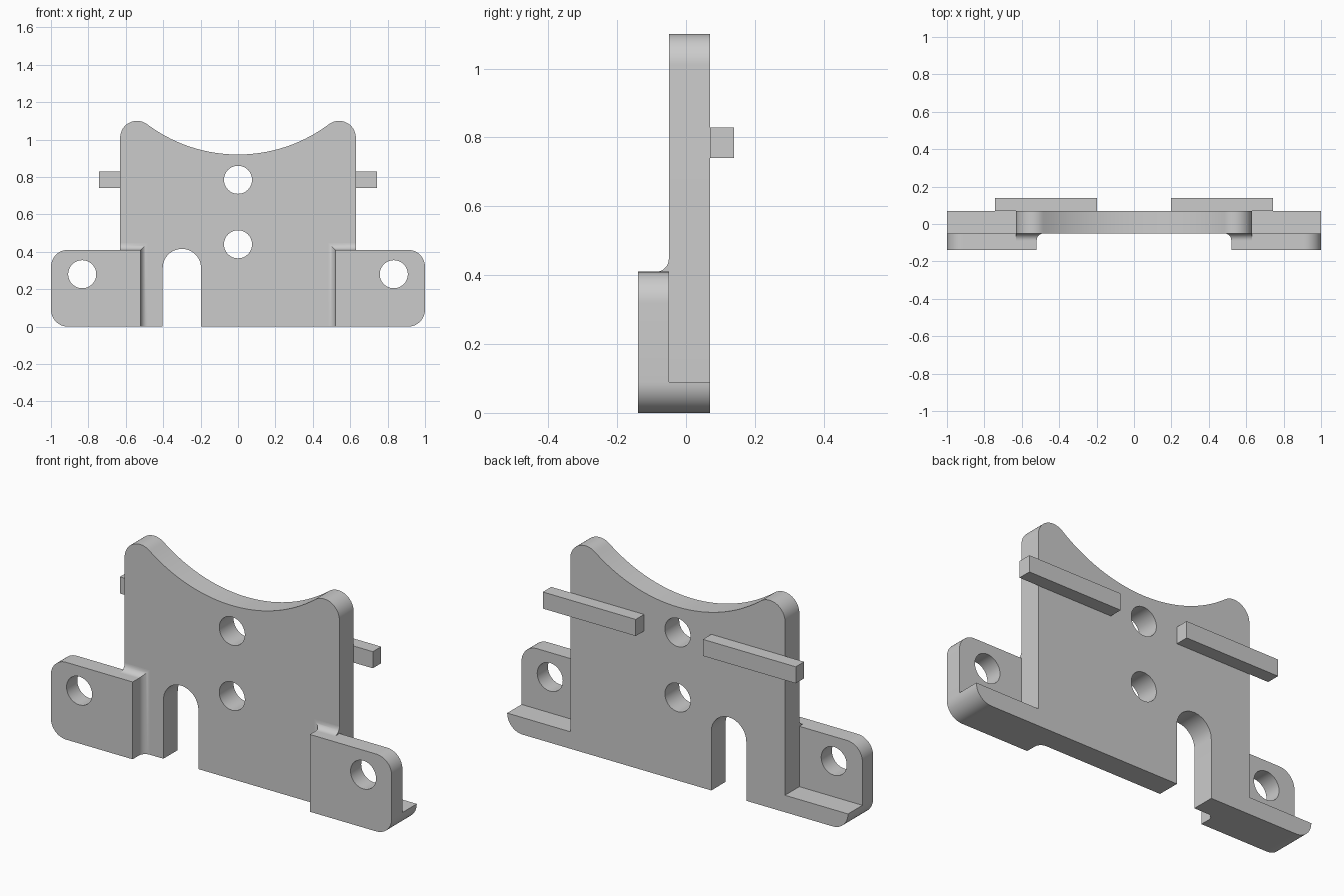
import bpy
import bmesh
from math import sin, cos, pi, radians, atan2

if "Cube" in bpy.data.objects:
    bpy.data.objects.remove(bpy.data.objects["Cube"])

GREY = (0.6, 0.6, 0.6, 1)
mat = bpy.data.materials.new("plain grey")
mat.use_nodes = True
mat.diffuse_color = GREY
mat.node_tree.nodes["Principled BSDF"].inputs["Base Color"].default_value = GREY

FRONT, FACE, BACK = -0.14, -0.05, 0.07   # depth layers
EAR_TOP, EAR_IN, SIDE = 0.41, 0.52, 0.63
CORNER, FILLET, HOLE = 0.09, 0.037, 0.075


def arc(cx, cz, r, a0, a1, n=12):
    """Points on an arc, angles in degrees."""
    angles = [radians(a0 + (a1 - a0) * i / n) for i in range(n + 1)]
    return [(cx + r * cos(a), cz + r * sin(a)) for a in angles]


def circle(cx, cz):
    return arc(cx, cz, HOLE, 0, 360, 48)[:-1]


def mirror(points):
    return [(-x, z) for x, z in reversed(points)]


def finish(name, mesh):
    bm = bmesh.new()
    bm.from_mesh(mesh)
    bmesh.ops.remove_doubles(bm, verts=bm.verts, dist=0.0001)
    bmesh.ops.recalc_face_normals(bm, faces=bm.faces)
    bm.to_mesh(mesh)
    bm.free()
    mesh.materials.clear()
    mesh.materials.append(mat)
    obj = bpy.data.objects.new(name, mesh)
    bpy.context.collection.objects.link(obj)
    bpy.ops.object.select_all(action="DESELECT")
    obj.select_set(True)
    bpy.context.view_layer.objects.active = obj
    bpy.ops.object.shade_smooth_by_angle(angle=radians(30))
    return obj


def slab(name, loops, y0, y1):
    """Extrude an outline with holes, drawn in x and z, from y0 to y1."""
    curve = bpy.data.curves.new(name + " outline", "CURVE")
    curve.dimensions = "2D"
    curve.fill_mode = "BOTH"
    curve.extrude = (y1 - y0) / 2
    for loop in loops:
        spline = curve.splines.new("POLY")
        spline.points.add(len(loop) - 1)
        for p, (x, z) in zip(spline.points, loop):
            p.co = (x, z, 0, 1)
        spline.use_cyclic_u = True
    helper = bpy.data.objects.new(name + " helper", curve)
    bpy.context.collection.objects.link(helper)
    bpy.context.view_layer.update()
    mesh = bpy.data.meshes.new_from_object(helper)
    bpy.data.objects.remove(helper)
    mid = (y0 + y1) / 2
    for v in mesh.vertices:
        x, z, d = v.co
        v.co = (x, mid - d, z)
    return finish(name, mesh)


# Main plate with feet, horned top, concave saddle and arched slot
horn_x, horn_z = SIDE - CORNER, 1.01
saddle_r = horn_x ** 2 / (4 * CORNER)
saddle_z = 0.92 + saddle_r
tangent = 180 + atan2(horn_z - saddle_z, horn_x) * 180 / pi
right_half = arc(1 - CORNER, CORNER, CORNER, -90, 0) + [(SIDE, CORNER)]
right_half += arc(horn_x, horn_z, CORNER, 0, tangent, 20)
saddle = arc(0, saddle_z, saddle_r, tangent - 180, -tangent, 48)[1:-1]
slot = [(-0.4025, 0)] + arc(-0.3, 0.313, 0.1025, 180, 0, 28) + [(-0.1975, 0)]
outline = right_half + saddle + mirror(right_half) + slot
slab("main_plate", [outline, circle(0, 0.785), circle(0, 0.44)], FACE, BACK)


def fillet(name, s):
    """Concave fillet running up the inner edge of an ear and over its top."""
    steps = [i * pi / 24 for i in range(13)]
    profile = [(FILLET * (1 - sin(t)), FACE - FILLET * (1 - cos(t))) for t in steps]
    profile.append((0, FACE))
    bm = bmesh.new()
    rings = []
    for d, y in profile:
        path = [(EAR_IN - d, 0), (EAR_IN - d, EAR_TOP + d), (SIDE, EAR_TOP + d)]
        rings.append([bm.verts.new((s * x, y, z)) for x, z in path])
    for a, b in zip(rings, rings[1:] + rings[:1]):
        for i in range(2):
            bm.faces.new((a[i], a[i + 1], b[i + 1], b[i]))
    for end in (0, 2):
        bm.faces.new([r[end] for r in rings])
    mesh = bpy.data.meshes.new(name)
    bm.to_mesh(mesh)
    bm.free()
    finish(name, mesh)


# Mounting ears, their fillets and the rear bars on both sides
ear = [(EAR_IN, 0)] + arc(1 - CORNER, CORNER, CORNER, -90, 0)
ear += arc(1 - CORNER, EAR_TOP - CORNER, CORNER, 0, 90) + [(EAR_IN, EAR_TOP)]
bar = [(0.197, 0.74), (0.742, 0.74), (0.742, 0.828), (0.197, 0.828)]
for side, s in (("left", 1), ("right", -1)):
    flip = mirror if s < 0 else list
    slab(side + "_ear", [flip(ear), circle(s * 0.833, 0.28)], FRONT, FACE)
    fillet(side + "_ear_fillet", s)
    slab(side + "_rear_bar", [flip(bar)], BACK, 0.14)
